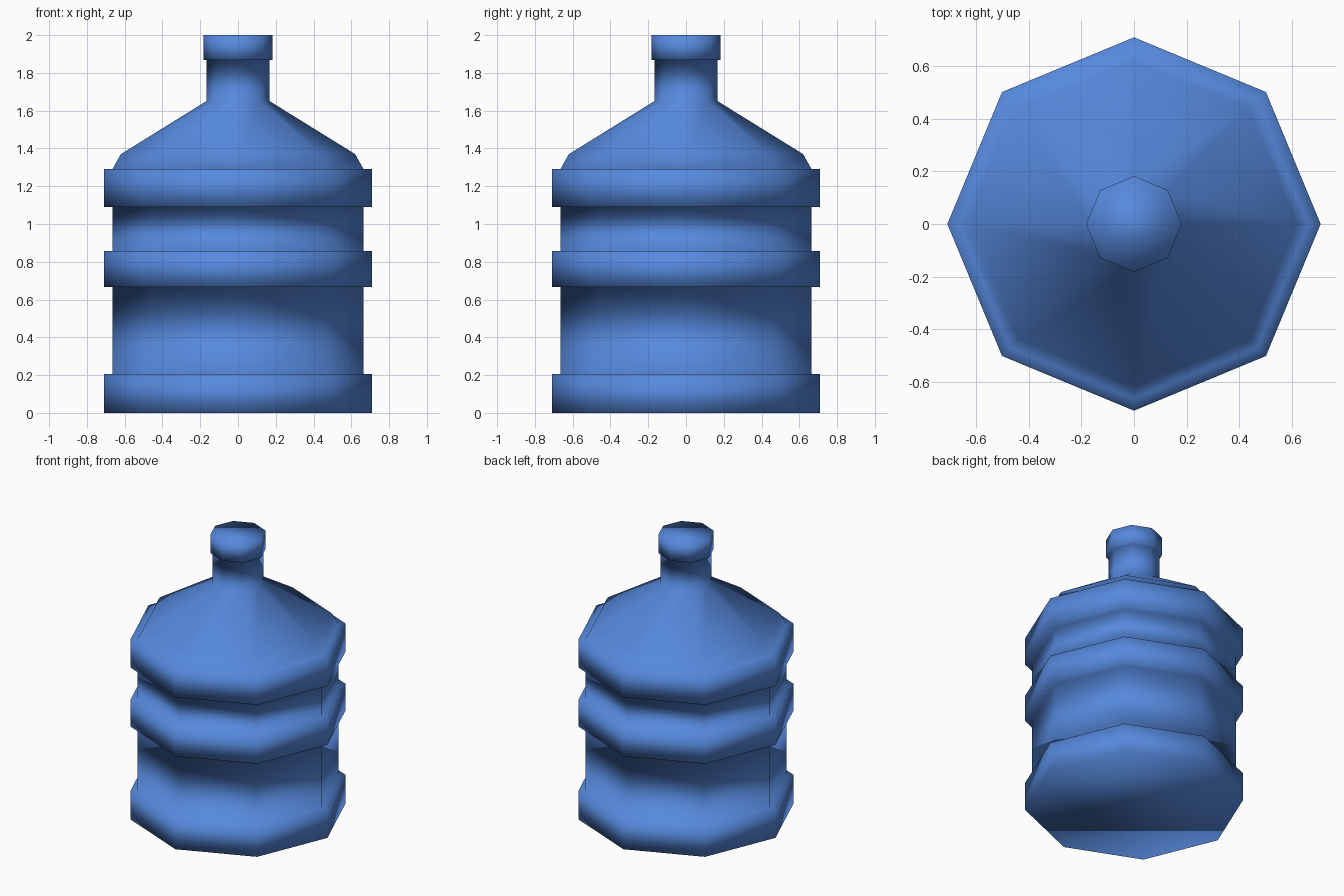
import bpy
import bmesh
from math import cos, sin, tau

SIDES = 8

cube = bpy.data.objects.get("Cube")
if cube:
    bpy.data.objects.remove(cube, do_unlink=True)

# Blue plastic
blue = bpy.data.materials.new("blue_plastic")
blue.use_nodes = True
color = (0.093, 0.25, 0.72, 1)
blue.diffuse_color = color
blue.node_tree.nodes["Principled BSDF"].inputs["Base Color"].default_value = color

# Side profile as (radius, height): three raised bands, shoulder, neck, cap
WALL, BAND, NECK, CAP = 0.665, 0.71, 0.168, 0.182
profile = []
for low, high in ((0, 0.205), (0.667, 0.858), (1.09, 1.29)):
    if low > 0:
        profile.append((WALL, low))
    profile += [(BAND, low), (BAND, high), (WALL, high)]
profile += [(0.62, 1.37), (NECK, 1.65), (NECK, 1.868), (CAP, 1.868), (CAP, 2)]


def lathe(name, points, material):
    """Spin a profile into a closed, smooth, eight-sided solid."""
    bm = bmesh.new()
    rings = [[bm.verts.new((r * cos(tau * i / SIDES), r * sin(tau * i / SIDES), z))
              for i in range(SIDES)] for r, z in points]
    for lower, upper in zip(rings, rings[1:]):
        for i in range(SIDES):
            j = (i + 1) % SIDES
            bm.faces.new((lower[i], lower[j], upper[j], upper[i]))
    bm.faces.new(rings[0][::-1])
    bm.faces.new(rings[-1])
    for face in bm.faces:
        face.smooth = True
    mesh = bpy.data.meshes.new(name)
    bm.to_mesh(mesh)
    bm.free()
    mesh.materials.append(material)
    obj = bpy.data.objects.new(name, mesh)
    bpy.context.collection.objects.link(obj)
    return obj


# Bottle body, neck and cap are one continuous shell
lathe("water_bottle", profile, blue)
